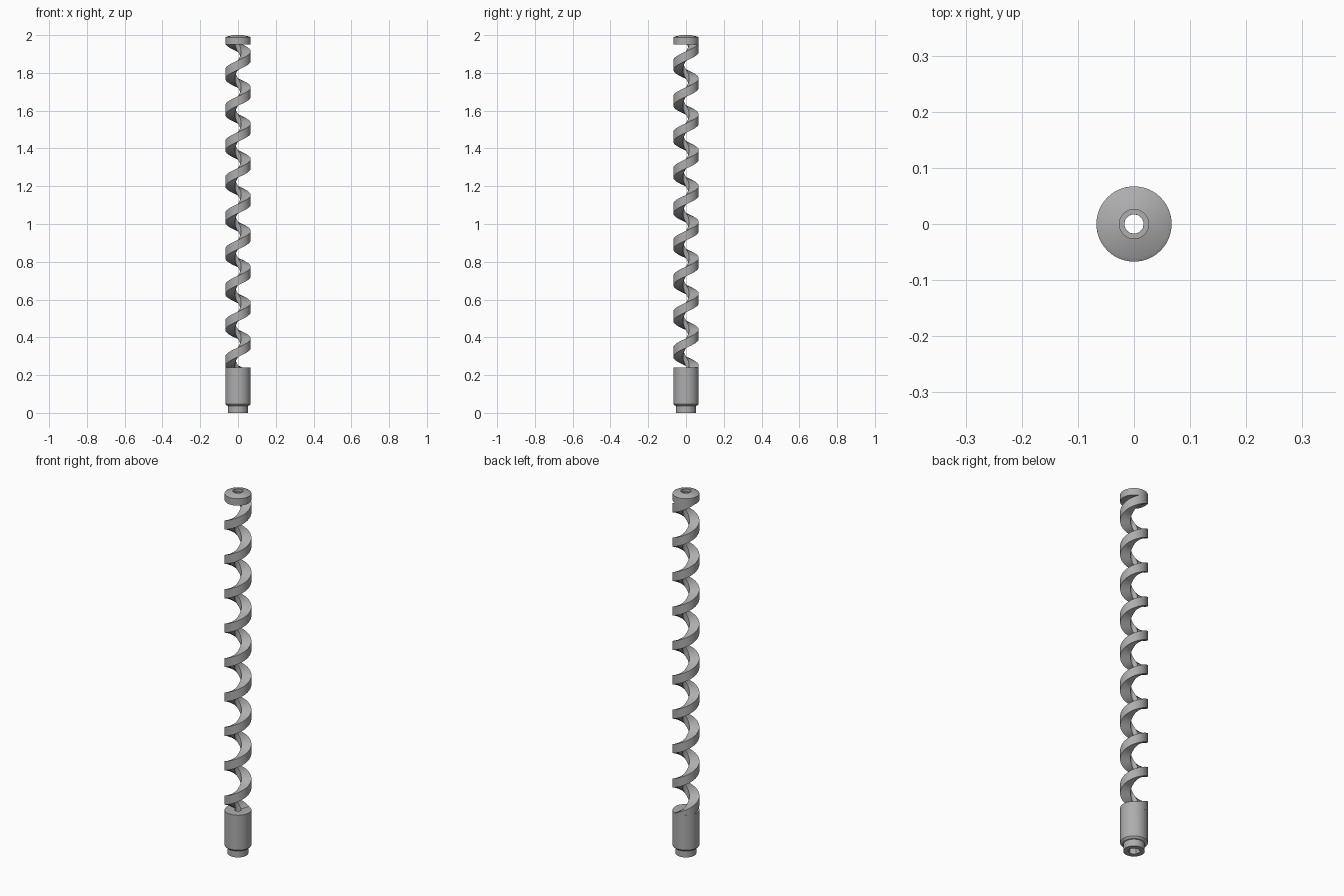
import bpy, bmesh, math

if "Cube" in bpy.data.objects:
    bpy.data.objects.remove(bpy.data.objects["Cube"])

SEGS = 48
OUTER, BORE, SOCKET = 0.067, 0.017, 0.026
PITCH, THICK = 0.19, 0.05

steel = bpy.data.materials.new("steel grey")
steel.use_nodes = True
steel.diffuse_color = (0.42, 0.42, 0.42, 1)
steel.node_tree.nodes["Principled BSDF"].inputs["Base Color"].default_value = (0.42, 0.42, 0.42, 1)


def finish(bm, name):
    bmesh.ops.recalc_face_normals(bm, faces=bm.faces)
    mesh = bpy.data.meshes.new(name)
    bm.to_mesh(mesh)
    bm.free()
    mesh.materials.append(steel)
    obj = bpy.data.objects.new(name, mesh)
    bpy.context.collection.objects.link(obj)
    bpy.ops.object.select_all(action='DESELECT')
    obj.select_set(True)
    bpy.context.view_layer.objects.active = obj
    bpy.ops.object.shade_smooth_by_angle(angle=math.radians(30))
    return obj


def hex_radius(apothem, angle):
    sixth = math.pi / 3
    return apothem / math.cos((angle + sixth / 2) % sixth - sixth / 2)


def lathe(name, profile):
    """Turn a closed profile of (radius, height, is_hex) about the z axis."""
    bm = bmesh.new()
    rings = []
    for i in range(SEGS):
        a = math.tau * i / SEGS
        ring = []
        for r, z, is_hex in profile:
            r = hex_radius(r, a) if is_hex else r
            ring.append(bm.verts.new((r * math.cos(a), r * math.sin(a), z)))
        rings.append(ring)
    n = len(profile)
    for i in range(SEGS):
        p, q = rings[i], rings[(i + 1) % SEGS]
        for j in range(n):
            k = (j + 1) % n
            bm.faces.new((p[j], q[j], q[k], p[k]))
    return finish(bm, name)


def helix(name, start, end, section, ceiling):
    """Sweep a (radius, height) section up a right-handed helix, cut flat at the ceiling."""
    bm = bmesh.new()
    steps = round((end - start) / 360 * SEGS)
    previous = first = None
    for i in range(steps + 1):
        deg = start + (end - start) * i / steps
        a = math.radians(deg)
        rise = PITCH * (deg - start) / 360
        ring = [bm.verts.new((r * math.cos(a), r * math.sin(a), min(z + rise, ceiling)))
                for r, z in section]
        if previous:
            for j in range(len(ring)):
                k = (j + 1) % len(ring)
                bm.faces.new((previous[j], ring[j], ring[k], previous[k]))
        else:
            first = ring
        previous = ring
    bm.faces.new(first)
    bm.faces.new(previous)
    return finish(bm, name)


# Shank with a stepped collar and a hexagonal drive socket underneath
lathe("shank", [
    (SOCKET, 0, True), (0.052, 0, False), (0.052, 0.037, False),
    (0.06, 0.039, False), (OUTER, 0.047, False), (OUTER, 0.24, False),
    (BORE, 0.24, False), (BORE, 0.1, False), (SOCKET, 0.1, True)])

# Hollow-centred spiral flight, running from inside the shank into the end cap
FOOT = 0.188
helix("spiral_flight", 65, 65 + 9 * 360 + 105, [
    (BORE, FOOT), (OUTER, FOOT), (OUTER, FOOT + THICK), (BORE, FOOT + THICK)], 1.982)

# Slightly coned end cap with a counterbored hole
lathe("end_cap", [
    (BORE, 1.95, False), (OUTER, 1.95, False), (OUTER, 1.988, False),
    (0.06, 1.992, False), (SOCKET, 2.0, False), (SOCKET, 1.985, False), (BORE, 1.985, False)])
